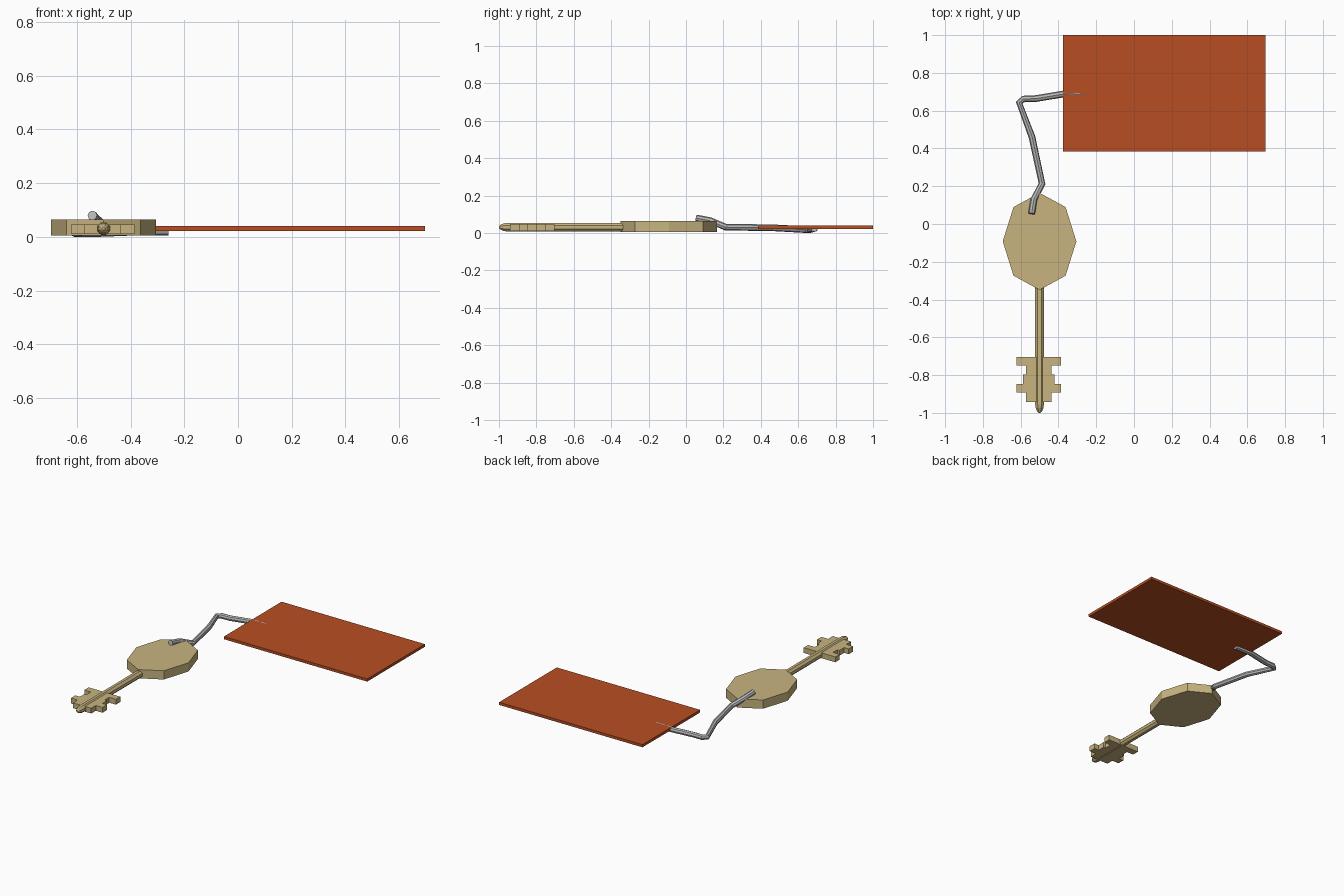
import bpy, bmesh, math
from mathutils import Vector

if "Cube" in bpy.data.objects:
    bpy.data.objects.remove(bpy.data.objects["Cube"])


def material(name, rgb):
    m = bpy.data.materials.new(name)
    m.diffuse_color = (*rgb, 1)
    m.use_nodes = True
    m.node_tree.nodes["Principled BSDF"].inputs["Base Color"].default_value = m.diffuse_color
    return m


BRASS = material("brass", (0.58, 0.456, 0.215))
ORANGE = material("burnt orange", (0.48, 0.076, 0.016))
STEEL = material("steel grey", (0.48, 0.48, 0.49))


def add_object(name, data, mat):
    ob = bpy.data.objects.new(name, data)
    bpy.context.collection.objects.link(ob)
    data.materials.append(mat)
    return ob


def finish(name, bm, mat):
    bmesh.ops.recalc_face_normals(bm, faces=bm.faces)
    me = bpy.data.meshes.new(name)
    bm.to_mesh(me)
    bm.free()
    return add_object(name, me, mat)


def plate(name, outline, z0, z1, mat):
    """Extrude a flat outline between two heights."""
    bm = bmesh.new()
    face = bm.faces.new([bm.verts.new((x, y, z0)) for x, y in outline])
    new = bmesh.ops.extrude_face_region(bm, geom=[face])["geom"]
    verts = [g for g in new if isinstance(g, bmesh.types.BMVert)]
    bmesh.ops.translate(bm, verts=verts, vec=(0, 0, z1 - z0))
    return finish(name, bm, mat)


# tag
plate("tag", [(-0.375, 0.385), (0.695, 0.385), (0.695, 1.0), (-0.375, 1.0)],
      0.022, 0.04, ORANGE)

# key head: stretched octagon
KX = -0.5
octagon = [(KX + 0.195 * math.cos(i * math.pi / 4),
            -0.092 + 0.257 * math.sin(i * math.pi / 4)) for i in range(8)]
plate("key_head", octagon, 0.005, 0.064, BRASS)

# key bit: stepped outline, both sides
right = [(-0.386, -0.704), (-0.386, -0.75), (-0.436, -0.75), (-0.436, -0.797),
         (-0.42, -0.797), (-0.42, -0.846), (-0.386, -0.846), (-0.386, -0.893),
         (-0.436, -0.893), (-0.436, -0.942)]
left = [(-1.008 - x, y) for x, y in reversed(right)]
plate("key_bit", right + left, 0.011, 0.047, BRASS)

# key shaft: eight-sided rod with rounded tip
bm = bmesh.new()
N = 8
rings = []
for y, r in [(-0.33, 0.025), (-0.955, 0.025), (-0.975, 0.022),
             (-0.992, 0.014), (-1.0, 0.006)]:
    rings.append([bm.verts.new((KX + r * math.cos((k + 0.5) * math.tau / N), y,
                                0.031 + r * math.sin((k + 0.5) * math.tau / N)))
                  for k in range(N)])
for a, b in zip(rings, rings[1:]):
    for k in range(N):
        bm.faces.new((a[k], a[(k + 1) % N], b[(k + 1) % N], b[k]))
bm.faces.new(rings[0])
bm.faces.new(rings[-1])
finish("key_shaft", bm, BRASS)

# wire: bent rod from the key head to the tag
path = [(-0.542, 0.055, 0.08), (-0.53, 0.13, 0.066), (-0.487, 0.213, 0.031),
        (-0.54, 0.46, 0.028), (-0.608, 0.642, 0.018), (-0.585, 0.662, 0.017),
        (-0.52, 0.664, 0.018), (-0.375, 0.688, 0.0235), (-0.258, 0.686, 0.0235)]
cu = bpy.data.curves.new("wire", "CURVE")
cu.dimensions = "3D"
cu.bevel_depth = 0.0178
cu.bevel_resolution = 2
cu.use_fill_caps = True
sp = cu.splines.new("POLY")
sp.points.add(len(path) - 1)
for p, co in zip(sp.points, path):
    p.co = (*co, 1)
sp.use_smooth = False
add_object("wire", cu, STEEL)
